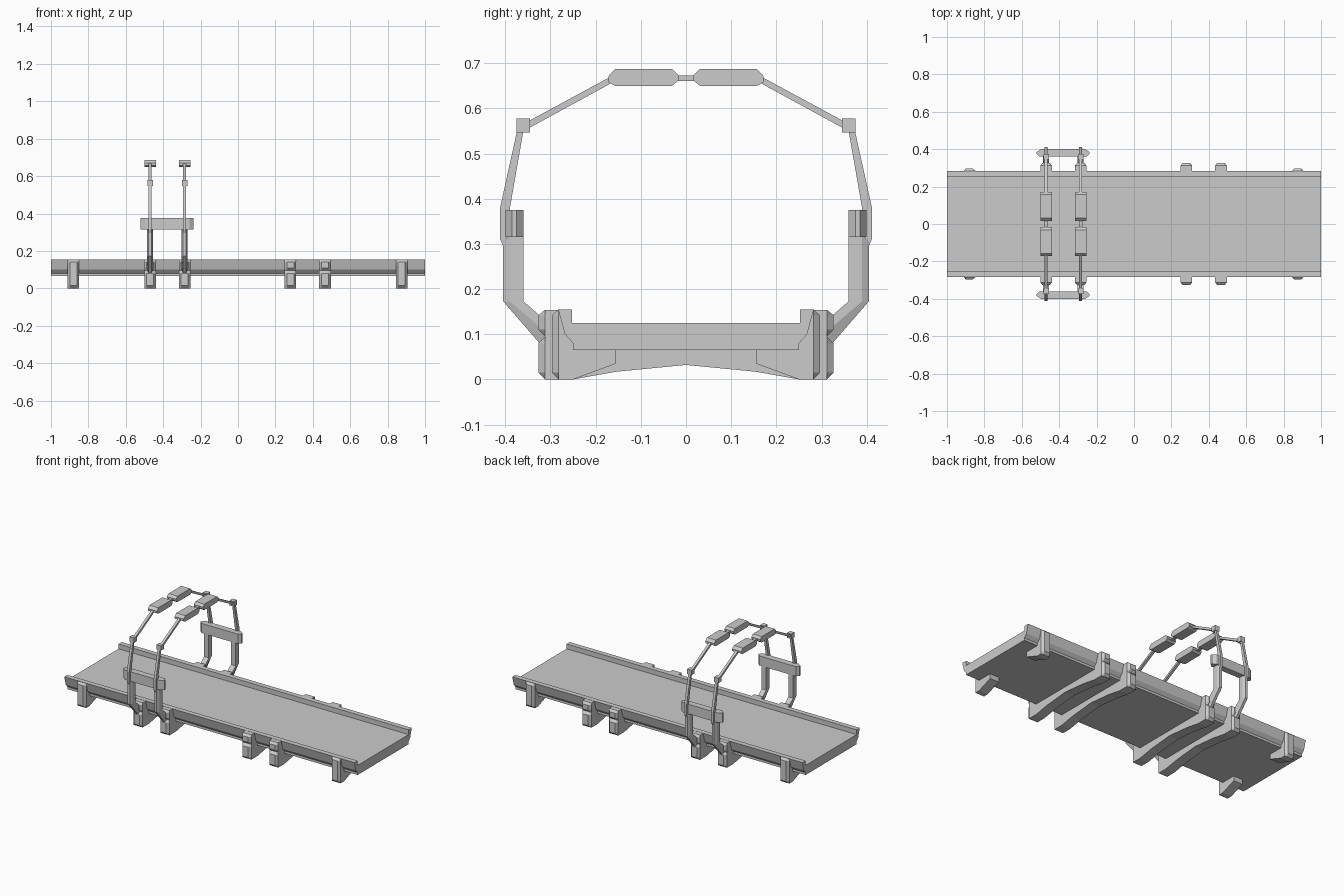
import bpy, bmesh


def loft(name, rings):
    """Skin a list of equal-length vertex rings and cap both ends."""
    bm = bmesh.new()
    vs = [[bm.verts.new(p) for p in r] for r in rings]
    n = len(rings[0])
    for a, b in zip(vs, vs[1:]):
        for i in range(n):
            j = (i + 1) % n
            bm.faces.new((a[i], a[j], b[j], b[i]))
    bm.faces.new(vs[0])
    bm.faces.new(vs[-1])
    bmesh.ops.recalc_face_normals(bm, faces=bm.faces)
    me = bpy.data.meshes.new(name)
    bm.to_mesh(me)
    bm.free()
    ob = bpy.data.objects.new(name, me)
    bpy.context.collection.objects.link(ob)
    return ob


def prism(name, pts, x, hw, s=1):
    """Extrude a (y, z) profile along x; s = -1 mirrors it to the front."""
    return loft(name, [[(x + d, s * y, z) for y, z in pts] for d in (-hw, hw)])


def bracket(name, pts, x, limit, s=1):
    """Profile prism whose outer corners are chamfered in plan."""
    rings = []
    for d, lim in ((-0.031, limit), (-0.019, 1), (0.019, 1), (0.031, limit)):
        rings.append([(x + d, s * max(-lim, min(lim, y)), z) for y, z in pts])
    return loft(name, rings)


def both_halves(half):
    return half + [(-y, z) for y, z in reversed(half) if y > 0]


# deck with raised side rails
deck = [(0.25, 0.065), (0.25, 0.08), (0.268, 0.1), (0.283, 0.155),
        (0.252, 0.155), (0.252, 0.125)]
prism("deck", both_halves(deck), 0, 1.0)

# four cross ribs with notched ends
rib = [(0, 0.032), (0.155, 0.017), (0.25, 0), (0.312, 0), (0.327, 0.015),
       (0.327, 0.08), (0.312, 0.095), (0.327, 0.11), (0.327, 0.142),
       (0.312, 0.154), (0.278, 0.154), (0.262, 0.1), (0.245, 0.08), (0, 0.08)]
rib_full = rib + [(-y, z) for y, z in reversed(rib[1:-1])]
for x in (-0.47, -0.285, 0.28, 0.465):
    bracket("cross_rib", rib_full, x, 0.312)

# four short corner feet
foot = [(0.155, 0.08), (0.155, 0.035), (0.25, 0), (0.282, 0), (0.297, 0.015),
        (0.297, 0.142), (0.282, 0.154), (0.278, 0.154), (0.262, 0.1),
        (0.245, 0.08)]
for x in (-0.88, 0.875):
    for s in (-1, 1):
        bracket("corner_foot", foot, x, 0.282, s)

# arch parts as (y, z) profiles
arm = [(0.405, 0.295), (0.412, 0.312), (0.412, 0.378), (0.374, 0.55),
       (0.36, 0.55), (0.39, 0.378), (0.39, 0.295)]
joint = [(0.345, 0.547), (0.375, 0.547), (0.375, 0.578), (0.345, 0.578)]
rod = [(0.35, 0.555), (0.35, 0.571), (0.165, 0.671), (0.165, 0.656)]
pad = [(0.172, 0.671), (0.157, 0.687), (0.031, 0.687), (0.017, 0.674),
       (0.017, 0.661), (0.031, 0.65), (0.157, 0.65), (0.172, 0.658)]
link = [(-0.025, 0.66), (0.025, 0.66), (0.025, 0.673), (-0.025, 0.673)]

# post stations: (y, z) of inner, middle and outer edge
stations = [((0.305, 0.125), (0.305, 0.1), (0.305, 0.058)),
            ((0.36, 0.173), (0.39, 0.173), (0.405, 0.173)),
            ((0.36, 0.32), (0.39, 0.32), (0.405, 0.305))]

for x in (-0.47, -0.285):
    for s in (-1, 1):
        rings = []
        for (yi, zi), (ym, zm), (yo, zo) in stations:
            rings.append([(x - 0.016, s * yi, zi), (x + 0.016, s * yi, zi),
                          (x + 0.016, s * ym, zm), (x + 0.008, s * yo, zo),
                          (x - 0.008, s * yo, zo), (x - 0.016, s * ym, zm)])
        loft("arch_post", rings)
        prism("arch_arm", arm, x, 0.008, s)
        prism("arch_joint", joint, x, 0.015, s)
        prism("arch_rod", rod, x, 0.008, s)
        prism("arch_pad", pad, x, 0.031, s)
    prism("pad_link", link, x, 0.01)

# side bars joining the two arches, chamfered in plan
for s in (-1, 1):
    plan = [(-0.52, 0.375), (-0.505, 0.36), (-0.253, 0.36), (-0.238, 0.375),
            (-0.238, 0.385), (-0.26, 0.4), (-0.498, 0.4), (-0.52, 0.385)]
    loft("side_bar", [[(px, s * py, z) for px, py in plan]
                      for z in (0.315, 0.375)])
